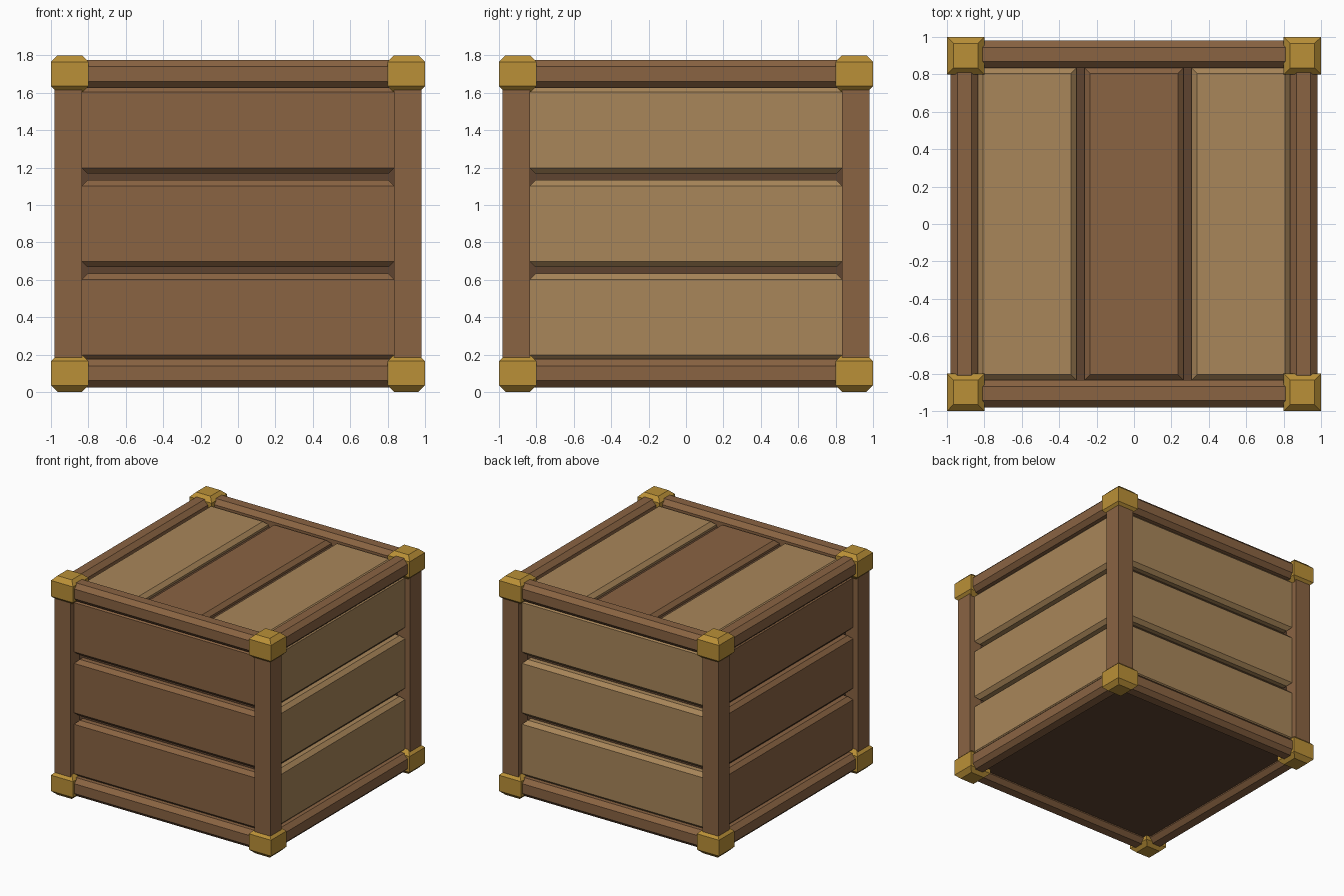
import bpy
import bmesh

cube = bpy.data.objects.get("Cube")
if cube:
    bpy.data.objects.remove(cube, do_unlink=True)


def material(name, srgb):
    color = [((c + 0.055) / 1.055) ** 2.4 for c in srgb] + [1.0]
    mat = bpy.data.materials.new(name)
    mat.use_nodes = True
    mat.diffuse_color = color
    mat.node_tree.nodes["Principled BSDF"].inputs["Base Color"].default_value = color
    return mat


BROWN = material("brown wood", (0.54, 0.39, 0.26))
TAN = material("tan wood", (0.66, 0.525, 0.35))
DARK = material("dark wood", (0.37, 0.265, 0.185))
BRASS = material("brass", (0.73, 0.565, 0.215))


def block(name, x, y, z, mat, chamfer=0.0):
    """Box from (min, max) ranges, chamfered around its top and bottom faces."""
    bm = bmesh.new()
    bmesh.ops.create_cube(bm, size=1)
    for v in bm.verts:
        v.co = [r[0] if c < 0 else r[1] for c, r in zip(v.co, (x, y, z))]
    if chamfer:
        flat_edges = [e for e in bm.edges if e.verts[0].co.z == e.verts[1].co.z]
        bmesh.ops.bevel(bm, geom=flat_edges, offset=chamfer, segments=1,
                        affect='EDGES', clamp_overlap=True)
    mesh = bpy.data.meshes.new(name)
    bm.to_mesh(mesh)
    bm.free()
    mesh.materials.append(mat)
    obj = bpy.data.objects.new(name, mesh)
    bpy.context.collection.objects.link(obj)


def span(center, size):
    return (center - size / 2, center + size / 2)


def side(sign, inner, outer):
    return tuple(sorted((sign * inner, sign * outer)))


INNER, OUTER, FACE = 0.835, 0.98, 0.935
LEVELS = {"bottom": 0.1, "top": 1.7}
SIDES_X = {"right": -1, "left": 1}
SIDES_Y = {"front": -1, "back": 1}

# Dark core seen through the gaps and from below
block("core", span(0, 1.73), span(0, 1.73), (0.07, 1.69), DARK)

# Upright posts and brass corner caps
for xn, sx in SIDES_X.items():
    for yn, sy in SIDES_Y.items():
        block(f"{yn}_{xn}_post", side(sx, INNER, OUTER), side(sy, INNER, OUTER),
              (0.1, 1.7), BROWN)
        for level, z in LEVELS.items():
            block(f"{level}_{yn}_{xn}_corner", side(sx, 0.8, 1), side(sy, 0.8, 1),
                  span(z, 0.2), BRASS, 0.035)

# Horizontal frame beams
for level, z in LEVELS.items():
    height = span(z, 0.15)
    for yn, sy in SIDES_Y.items():
        block(f"{level}_{yn}_beam", span(0, 1.8), side(sy, INNER, OUTER),
              height, BROWN, 0.035)
    for xn, sx in SIDES_X.items():
        block(f"{level}_{xn}_beam", side(sx, INNER, OUTER), span(0, 1.8),
              height, BROWN, 0.035)

# Side planks, three per wall
for i in range(3):
    height = span(0.4 + 0.5 * i, 0.465)
    for yn, sy in SIDES_Y.items():
        block(f"{yn}_plank_{i + 1}", span(0, 2 * INNER), side(sy, 0.8, FACE),
              height, BROWN if sy < 0 else TAN, 0.03)
    for xn, sx in SIDES_X.items():
        block(f"{xn}_plank_{i + 1}", side(sx, 0.8, FACE), span(0, 2 * INNER),
              height, BROWN if sx < 0 else TAN, 0.03)

# Lid planks
for i in (-1, 0, 1):
    block(f"lid_plank_{i + 2}", span(0.573 * i, 0.53), span(0, 2 * INNER),
          (1.6, 1.737), TAN if i else BROWN, 0.03)
